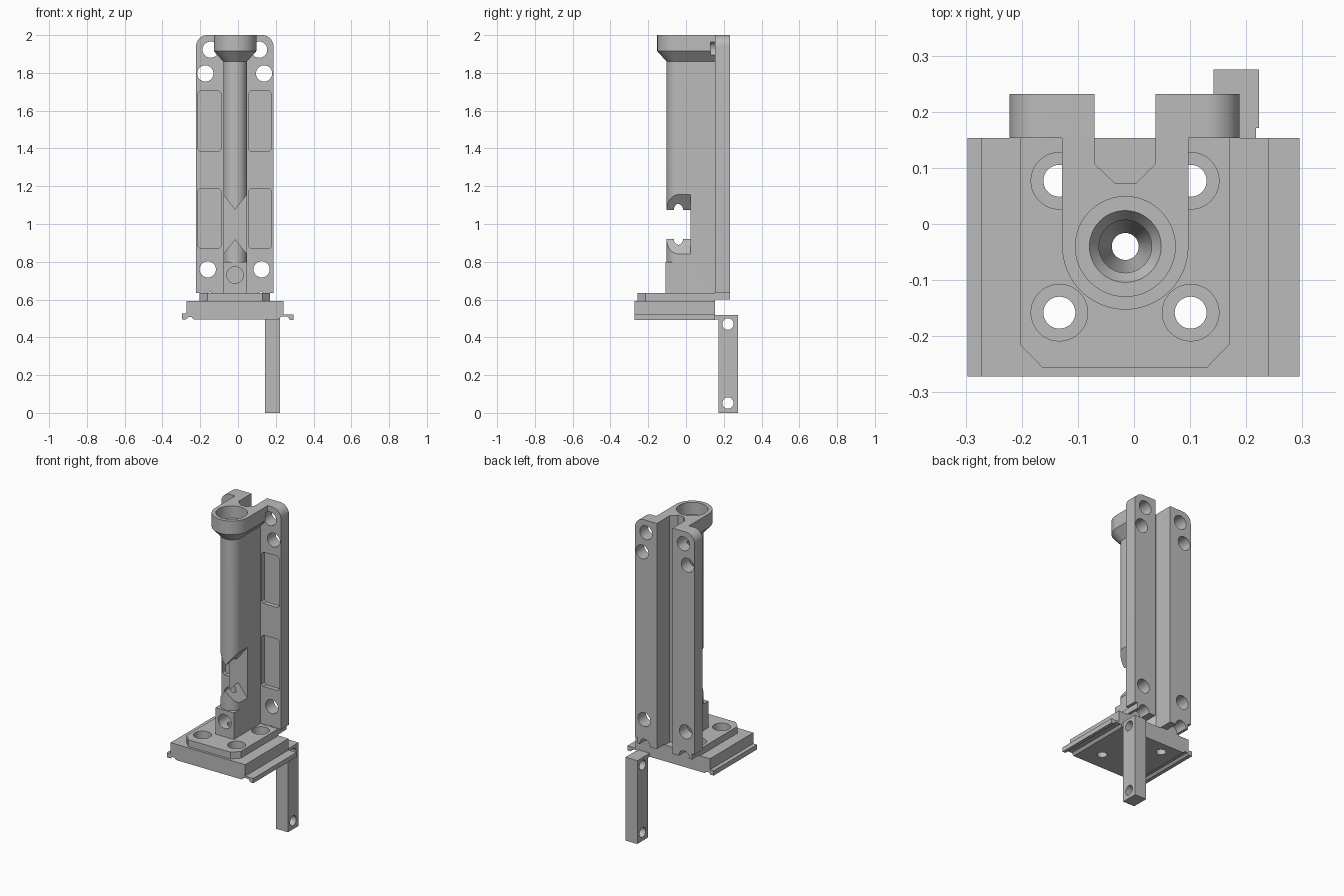
import bpy, bmesh, math
from mathutils import Vector

old = bpy.data.objects.get("Cube")
if old:
    bpy.data.objects.remove(old, do_unlink=True)

grey = bpy.data.materials.new("neutral_grey")
grey.use_nodes = True
grey.diffuse_color = (0.5, 0.5, 0.5, 1)
grey.node_tree.nodes["Principled BSDF"].inputs["Base Color"].default_value = (0.5, 0.5, 0.5, 1)

CX, CY = -0.0155, -0.04      # bore axis


def loft(name, sections):
    """Solid through matching rings of points."""
    bm = bmesh.new()
    rings = [[bm.verts.new(p) for p in s] for s in sections]
    n = len(rings[0])
    for a, b in zip(rings, rings[1:]):
        for i in range(n):
            j = (i + 1) % n
            bm.faces.new((a[i], a[j], b[j], b[i]))
    bm.faces.new(rings[0][::-1])
    bm.faces.new(rings[-1])
    bmesh.ops.recalc_face_normals(bm, faces=bm.faces)
    me = bpy.data.meshes.new(name)
    bm.to_mesh(me)
    bm.free()
    me.materials.append(grey)
    ob = bpy.data.objects.new(name, me)
    bpy.context.scene.collection.objects.link(ob)
    return ob


def prism(name, pts, lo, hi, axis="z"):
    """Extrude a 2D profile along an axis."""
    place = {"z": lambda a, b, t: (a, b, t),
             "y": lambda a, b, t: (a, t, b),
             "x": lambda a, b, t: (t, a, b)}[axis]
    return loft(name, [[place(a, b, t) for a, b in pts] for t in (lo, hi)])


def box(name, x0, x1, y0, y1, z0, z1):
    return prism(name, [(x0, y0), (x1, y0), (x1, y1), (x0, y1)], z0, z1)


def arc(a, b, r, start, end, n):
    return [(a + r * math.cos(math.radians(start + (end - start) * i / n)),
             b + r * math.sin(math.radians(start + (end - start) * i / n)))
            for i in range(n + 1)]


def rod(a, b, r, lo, hi, axis):
    return prism("cutter", arc(a, b, r, 0, 360, 40)[:-1], lo, hi, axis)


def turned(profile):
    """Stepped round cutter on the bore axis."""
    return loft("cutter", [[(x, y, z) for x, y in arc(CX, CY, r, 0, 360, 48)[:-1]]
                           for r, z in profile])


def cut(ob, cutters):
    for c in cutters:
        c.hide_render = True
        m = ob.modifiers.new("cut", "BOOLEAN")
        m.operation = "DIFFERENCE"
        m.solver = "EXACT"
        m.object = c
    bpy.context.view_layer.update()
    dg = bpy.context.evaluated_depsgraph_get()
    me = bpy.data.meshes.new_from_object(ob.evaluated_get(dg))
    ob.modifiers.clear()
    ob.data = me


def d_outline(r, back):
    """Rounded front, straight sides."""
    return [(CX + r, back), (CX - r, back)] + arc(CX, CY, r, 180, 360, 32)


# Shared cutters
slot = prism("slot_cutter", [(-0.07, 0.3), (-0.07, 0.107), (-0.033, 0.072),
                             (0.003, 0.072), (0.038, 0.107), (0.038, 0.3)], 0.595, 2.1)
bore = turned([(0.024, 0.3), (0.024, 1.22), (0.047, 1.3), (0.047, 1.9),
               (0.064, 1.925), (0.089, 1.925), (0.089, 2.1)])
bolt_holes = [rod(x, z, 0.043, 0.13, 0.3, "y") for x, z in
              [(-0.173, 1.797), (0.138, 1.797), (-0.16, 0.76), (0.125, 0.76),
               (-0.145, 1.923), (0.112, 1.923)]]

# Back plate, split by the slot
plate = prism("back_plate", [(-0.222, 0.635), (0.188, 0.635)]
              + arc(0.128, 1.94, 0.06, 0, 90, 10)
              + arc(-0.162, 1.94, 0.06, 90, 180, 10), 0.153, 0.232, "y")
pockets = []
for z0 in (0.87, 1.385):
    for x0 in (-0.212, 0.055):
        x1, z1, e = x0 + 0.122, z0 + 0.318, 0.012
        pockets.append(prism("pocket_cutter", [
            (x0 + e, z0), (x1 - e, z0), (x1, z0 + e), (x1, z1 - e),
            (x1 - e, z1), (x0 + e, z1), (x0, z1 - e), (x0, z0 + e)], 0.1, 0.18, "y"))
cut(plate, [slot] + bolt_holes + pockets)

# Column with side window
column = prism("column", d_outline(0.0625, 0.16), 0.6, 1.93)
window = prism("window_cutter", [(CX - 0.08, 0.82), (CX, 0.92), (CX + 0.08, 0.82),
                                 (CX + 0.08, 1.178), (CX, 1.075), (CX - 0.08, 1.178)],
               -0.3, 0.025, "y")
cross_hole = rod(CX, 0.73, 0.044, -0.3, 0.02, "y")
cut(column, [slot, bore, window, cross_hole])

# Square block at the column foot
foot = box("foot_block", CX - 0.0625, CX + 0.0625, -0.108, 0.02, 0.62, 0.8)
cut(foot, [bore, cross_hole])

# Tapered collar on top
collar = loft("collar", [[(x, y, z) for x, y in d_outline(r, 0.16)]
                         for r, z in ((0.0625, 1.86), (0.1125, 1.915), (0.1125, 2.0))])
cut(collar, [slot, bore] + bolt_holes)

# Base: raised pad on a slab with side rails
pad = prism("base_pad", [(-0.203, 0.153), (-0.203, -0.215), (-0.162, -0.257),
                         (0.129, -0.257), (0.17, -0.215), (0.17, 0.153)], 0.58, 0.635)
heel = box("base_heel", -0.203, 0.17, 0.15, 0.232, 0.6, 0.637)
slab = prism("base_slab", [
    (-0.272, 0.593), (-0.272, 0.525), (-0.297, 0.525), (-0.297, 0.495), (-0.275, 0.495),
    (-0.262, 0.507), (-0.245, 0.507), (-0.235, 0.495), (0.215, 0.495), (0.228, 0.51),
    (0.262, 0.51), (0.275, 0.493), (0.295, 0.493), (0.295, 0.522), (0.24, 0.522),
    (0.24, 0.593)], -0.272, 0.153, "y")
screws = []
for x in (-0.133, 0.101):
    for y in (-0.158, 0.077):
        screws += [rod(x, y, 0.0285, 0.4, 0.7, "z"), rod(x, y, 0.0505, 0.575, 0.7, "z")]
cut(pad, [slot, bore] + screws)
cut(slab, [bore] + screws)
notches = [rod(x, 0.603, 0.036, 0.14, 0.3, "y") for x in (-0.15, 0.12)]
cut(heel, [slot] + notches)
cut(plate, notches)

# Hanging arm and its tab
arm = box("hanging_arm", 0.142, 0.223, 0.171, 0.275, 0.0, 0.517)
cut(arm, [rod(0.222, z, 0.03, 0, 0.4, "x") for z in (0.052, 0.47)])
tab = box("arm_tab", 0.142, 0.217, 0.14, 0.175, 0.495, 0.517)

# Remove cutters, keep edges sharp on the rest
parts = [plate, column, foot, collar, pad, heel, slab, arm, tab]
for ob in list(bpy.context.scene.objects):
    if "cutter" in ob.name:
        bpy.data.objects.remove(ob, do_unlink=True)
for ob in bpy.context.scene.objects:
    ob.select_set(ob in parts)
bpy.context.view_layer.objects.active = plate
bpy.ops.object.shade_smooth_by_angle(angle=math.radians(30))
